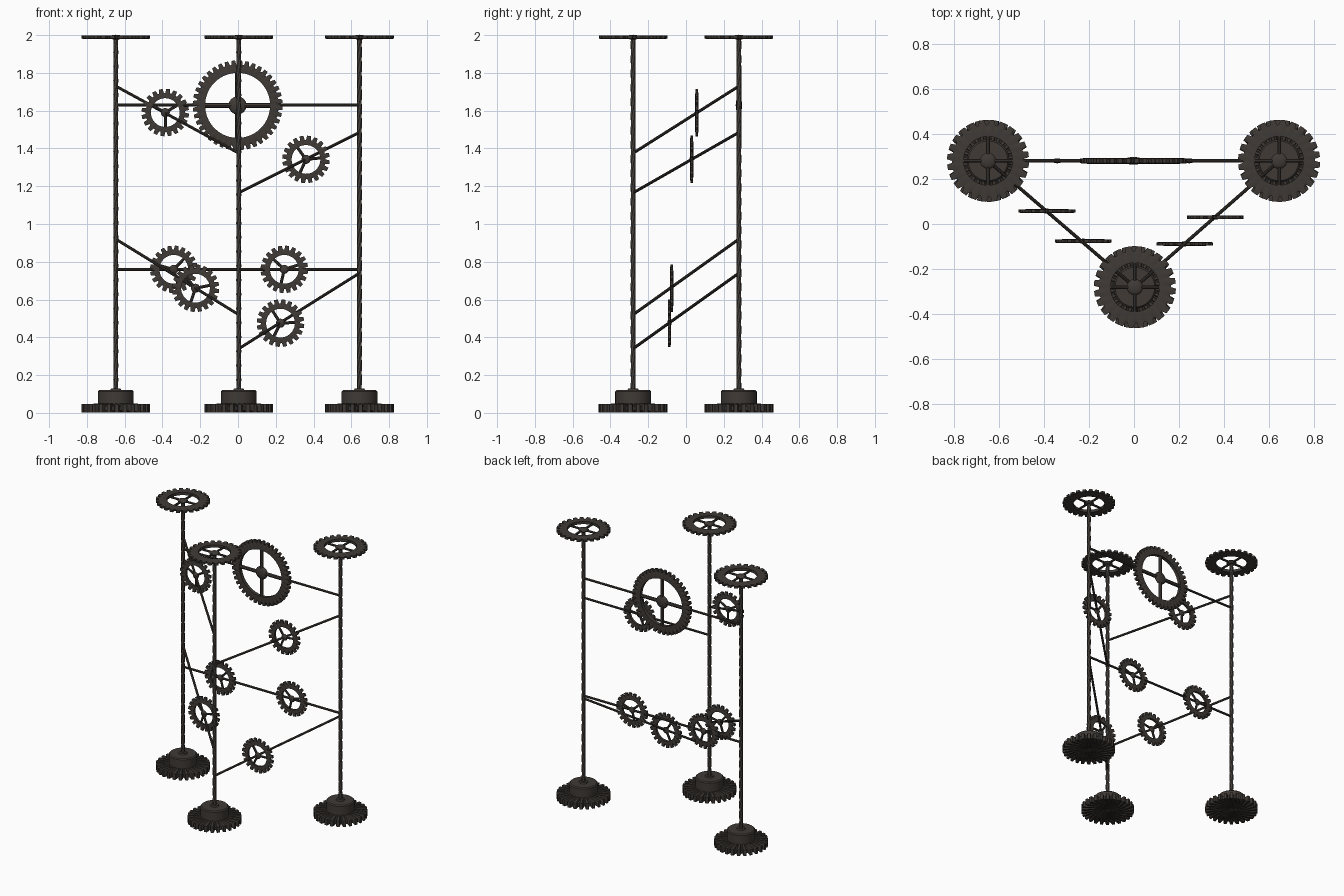
import bpy, bmesh, math
from mathutils import Vector, Matrix

if "Cube" in bpy.data.objects:
    bpy.data.objects.remove(bpy.data.objects["Cube"])


def material(name, col):
    m = bpy.data.materials.new(name)
    m.diffuse_color = (*col, 1)
    m.use_nodes = True
    m.node_tree.nodes["Principled BSDF"].inputs["Base Color"].default_value = m.diffuse_color
    return m


IRON = material("dark iron", (0.050, 0.042, 0.036))
STEEL = material("worn steel", (0.062, 0.054, 0.047))


def finish(bm, name, mat, smooth=True):
    bmesh.ops.recalc_face_normals(bm, faces=bm.faces)
    me = bpy.data.meshes.new(name)
    bm.to_mesh(me)
    bm.free()
    me.materials.append(mat)
    ob = bpy.data.objects.new(name, me)
    bpy.context.collection.objects.link(ob)
    if smooth:
        bpy.ops.object.select_all(action='DESELECT')
        ob.select_set(True)
        bpy.context.view_layer.objects.active = ob
        bpy.ops.object.shade_smooth_by_angle(angle=math.radians(35))
    return ob


def add_rod(bm, a, b, r, sides=10):
    a, b = Vector(a), Vector(b)
    d = b - a
    mat = Matrix.Translation((a + b) / 2) @ d.to_track_quat('Z', 'Y').to_matrix().to_4x4()
    bmesh.ops.create_cone(bm, cap_ends=True, segments=sides, radius1=r, radius2=r,
                          depth=d.length, matrix=mat)


def gear(name, centre, r, root, inner, thick, teeth, spokes=0, hub=0.03,
         spoke_r=0.008, upright=False, turn=0.0):
    """Toothed ring with bevelled tooth tips, round spokes and a domed hub."""
    bm = bmesh.new()
    h = thick / 2
    mid = root - (r - root) * 0.5
    # each tooth: valley, rise, tip, tip, with the rim raised under the tooth
    steps = ((0.0, root), (0.22, root), (0.36, r), (0.86, r))
    rings = []
    for t in range(teeth):
        for f, rad in steps:
            a = 2 * math.pi * (t + f) / teeth
            tip = rad == r
            hz = h * (0.8 if tip else 0.6)
            prof = ((inner, -h), (mid, -h), (rad, -hz), (rad, hz), (mid, h), (inner, h))
            rings.append([bm.verts.new((p * math.cos(a), p * math.sin(a), z)) for p, z in prof])
    for i, cur in enumerate(rings):
        nxt = rings[(i + 1) % len(rings)]
        for j in range(6):
            k = (j + 1) % 6
            bm.faces.new((cur[j], nxt[j], nxt[k], cur[k]))
    # spokes and hub
    for s in range(spokes):
        a = turn + 2 * math.pi * s / spokes
        e = (inner + mid) / 2
        add_rod(bm, (0, 0, 0), (e * math.cos(a), e * math.sin(a), 0), spoke_r, 8)
    if spokes:
        bmesh.ops.create_uvsphere(bm, u_segments=16, v_segments=8, radius=hub,
                                  matrix=Matrix.Diagonal((1, 1, thick * 0.65 / hub, 1)))
    m = Matrix.Translation(centre)
    if upright:
        m = m @ Matrix.Rotation(math.pi / 2, 4, 'X')
    bm.transform(m)
    return finish(bm, name, IRON)


def twisted_pole(name, x, y, z0, z1):
    """Six-sided bar with a gentle twist."""
    bm = bmesh.new()
    n, prev = 50, None
    for i in range(n + 1):
        z = z0 + (z1 - z0) * i / n
        ring = [bm.verts.new((x + 0.0135 * math.cos(a), y + 0.0135 * math.sin(a), z))
                for a in (math.pi / 3 * k + i * math.pi / 6 for k in range(6))]
        if prev:
            for k in range(6):
                bm.faces.new((prev[k], prev[(k + 1) % 6], ring[(k + 1) % 6], ring[k]))
        else:
            bm.faces.new(ring)
        prev = ring
    bm.faces.new(prev)
    return finish(bm, name, STEEL, False)


def foot(name, x, y):
    """Crown-toothed foot: ridged disc that carries a drum."""
    bm = bmesh.new()
    teeth, rings = 26, []
    steps = ((0.0, 0.160, 0.0), (0.25, 0.160, 0.0), (0.4, 0.182, 1), (0.85, 0.182, 1))
    for t in range(teeth):
        for f, rad, up in steps:
            a = 2 * math.pi * (t + f) / teeth
            prof = ((0.02, 0.012, 0), (0.10, 0.010 - 0.005 * up, 0.2), (rad, 0.012 - 0.010 * up, 0),
                    (rad, 0.036 + 0.010 * up, 0), (0.10, 0.044 + 0.005 * up, 0), (0.02, 0.05, 0))
            # the underside ridges sweep round a little toward the middle
            rings.append([bm.verts.new((x + p * math.cos(a + s), y + p * math.sin(a + s), z))
                          for p, z, s in prof])
    for i, cur in enumerate(rings):
        nxt = rings[(i + 1) % len(rings)]
        for j in range(5):
            bm.faces.new((cur[j], nxt[j], nxt[j + 1], cur[j + 1]))
    bm.faces.new([c[0] for c in rings])
    bm.faces.new([c[5] for c in rings])
    finish(bm, name, IRON)
    # drum with a softened top edge
    bm = bmesh.new()
    prof = ((0.095, 0.04), (0.095, 0.113), (0.088, 0.12), (0.03, 0.12), (0.026, 0.128), (0.0, 0.128))
    vs = [bm.verts.new((p, 0, z)) for p, z in prof]
    es = [bm.edges.new(pair) for pair in zip(vs, vs[1:])]
    bmesh.ops.spin(bm, geom=vs + es, cent=(0, 0, 0), axis=(0, 0, 1), angle=2 * math.pi,
                   steps=32, use_duplicate=False)
    bmesh.ops.remove_doubles(bm, verts=bm.verts, dist=0.0005)
    bm.transform(Matrix.Translation((x, y, 0)))
    finish(bm, name + "_drum", IRON)


# three columns: foot, pole and top wheel
L, R, F = (-0.647, 0.28), (0.643, 0.28), (0.004, -0.28)
for side, (x, y) in (("left", L), ("right", R), ("front", F)):
    foot(side + "_foot", x, y)
    twisted_pole(side + "_pole", x, y, 0.10, 1.985)
    gear(side + "_top_wheel", (x, y, 1.989), 0.182, 0.160, 0.108, 0.020, 24, 4, 0.036, 0.008)

# cross rods between the columns
for i, (a, za, b, zb) in enumerate(((L, 1.63, R, 1.63), (L, 0.76, R, 0.76),
                                    (L, 1.73, F, 1.375), (L, 0.92, F, 0.52),
                                    (R, 1.485, F, 1.165), (R, 0.74, F, 0.34))):
    bm = bmesh.new()
    add_rod(bm, (*a, za), (*b, zb), 0.008)
    finish(bm, f"cross_rod_{i + 1}", IRON)

# large wheel on the upper back rod
gear("large_wheel", (-0.002, 0.28, 1.628), 0.238, 0.216, 0.172, 0.026, 40, 4, 0.048, 0.013, True)

# small wheels threaded on the rods
for i, (x, y, z, turn) in enumerate(((-0.385, 0.057, 1.59, 0.55), (0.36, 0.03, 1.342, 0.1),
                                     (-0.34, 0.28, 0.76, 0.8), (0.245, 0.28, 0.76, 0.3),
                                     (-0.225, -0.076, 0.66, 0.2), (0.225, -0.088, 0.475, 0.05))):
    gear(f"small_wheel_{i + 1}", (x, y, z), 0.126, 0.104, 0.076, 0.017, 20, 3, 0.024, 0.008, True, turn)
